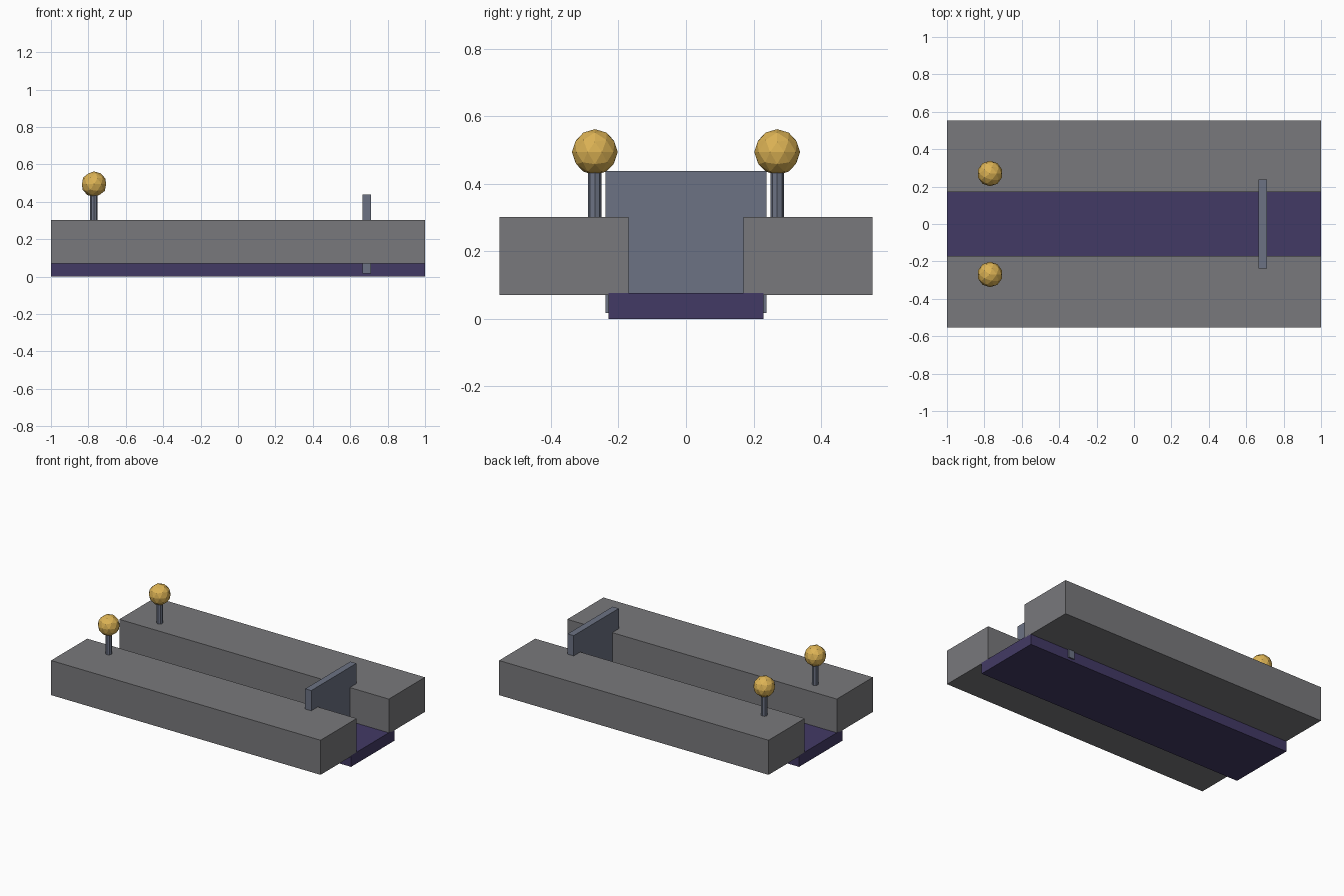
import bpy

if "Cube" in bpy.data.objects:
    bpy.data.objects.remove(bpy.data.objects["Cube"])


def material(name, rgb):
    m = bpy.data.materials.new(name)
    m.diffuse_color = (*rgb, 1)
    m.use_nodes = True
    m.node_tree.nodes["Principled BSDF"].inputs["Base Color"].default_value = m.diffuse_color
    return m


stone = material("stone", (0.19, 0.19, 0.2))
water = material("channel_purple", (0.055, 0.042, 0.13))
metal = material("slate_metal", (0.15, 0.17, 0.23))
gold = material("gold", (0.72, 0.45, 0.09))


def finish(name, mat):
    ob = bpy.context.object
    ob.name = name
    ob.data.materials.append(mat)
    return ob


def box(name, lo, hi, mat):
    centre = [(a + b) / 2 for a, b in zip(lo, hi)]
    bpy.ops.mesh.primitive_cube_add(size=1, location=centre)
    bpy.context.object.scale = [b - a for a, b in zip(lo, hi)]
    return finish(name, mat)


# Channel floor and the sluice gate across it
box("channel_floor", (-1, -0.23, 0), (1, 0.23, 0.076), water)
box("gate", (0.666, -0.239, 0.017), (0.711, 0.239, 0.438), metal)

for side, s in (("front", -1), ("back", 1)):
    # Bank wall along the channel
    y0, y1 = sorted((s * 0.17, s * 0.553))
    box(side + "_wall", (-1, y0, 0.07), (1, y1, 0.302), stone)
    # Lamp post with faceted globe
    bpy.ops.mesh.primitive_cylinder_add(vertices=8, radius=0.02, depth=0.16,
                                        location=(-0.77, s * 0.27, 0.37))
    finish(side + "_post", metal)
    bpy.ops.mesh.primitive_ico_sphere_add(subdivisions=2, radius=0.068,
                                          location=(-0.77, s * 0.27, 0.494))
    finish(side + "_globe", gold)
